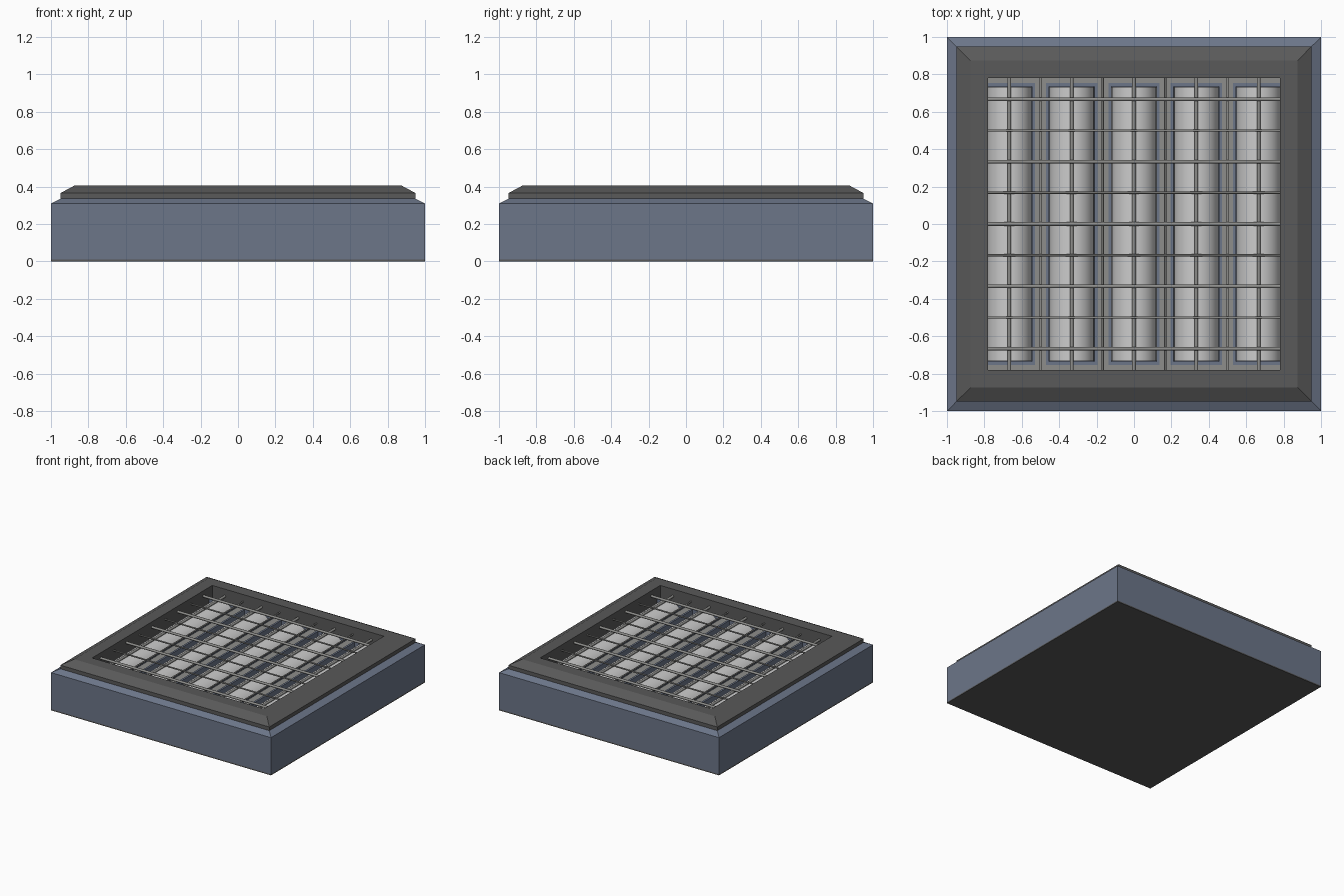
import bpy, bmesh, math
from mathutils import Matrix

if "Cube" in bpy.data.objects:
    bpy.data.objects.remove(bpy.data.objects["Cube"])


def mat(name, c):
    m = bpy.data.materials.new(name)
    m.diffuse_color = (*c, 1)
    m.use_nodes = True
    m.node_tree.nodes["Principled BSDF"].inputs["Base Color"].default_value = m.diffuse_color
    return m


BLUE = mat("blue_grey", (0.15, 0.18, 0.25))
DARK = mat("dark_grey", (0.10, 0.10, 0.10))
STEEL = mat("steel", (0.27, 0.27, 0.26))
LIGHT = mat("light_grey", (0.55, 0.55, 0.55))


def finish(bm, name, material):
    bmesh.ops.recalc_face_normals(bm, faces=bm.faces)
    me = bpy.data.meshes.new(name)
    bm.to_mesh(me)
    bm.free()
    ob = bpy.data.objects.new(name, me)
    bpy.context.collection.objects.link(ob)
    me.materials.append(material)
    return ob


def square_ring(name, profile, material):
    """Sweep a closed (half width, z) section around a square."""
    bm = bmesh.new()
    loops = [[bm.verts.new((sx * r, sy * r, z)) for sx, sy in ((-1, -1), (1, -1), (1, 1), (-1, 1))]
             for r, z in profile]
    for i, a in enumerate(loops):
        b = loops[(i + 1) % len(loops)]
        for k in range(4):
            j = (k + 1) % 4
            bm.faces.new((a[k], a[j], b[j], b[k]))
    return finish(bm, name, material)


def boxes(name, items, material):
    """Each item is (x0, x1, y0, y1, z0, z1)."""
    bm = bmesh.new()
    for x0, x1, y0, y1, z0, z1 in items:
        m = (Matrix.Translation(((x0 + x1) / 2, (y0 + y1) / 2, (z0 + z1) / 2))
             @ Matrix.Diagonal((x1 - x0, y1 - y0, z1 - z0, 1)))
        bmesh.ops.create_cube(bm, size=1, matrix=m)
    return finish(bm, name, material)


def rods(name, items, material, sides):
    """Each item is (axis, offset, z, radius, length)."""
    bm = bmesh.new()
    for axis, off, z, r, length in items:
        if axis == "x":
            m = Matrix.Translation((0, off, z)) @ Matrix.Rotation(math.pi / 2, 4, "Y")
        else:
            m = Matrix.Translation((off, 0, z)) @ Matrix.Rotation(math.pi / 2, 4, "X")
        bmesh.ops.create_cone(bm, cap_ends=True, segments=sides, radius1=r, radius2=r,
                              depth=length, matrix=m)
    ob = finish(bm, name, material)
    bpy.ops.object.select_all(action="DESELECT")
    ob.select_set(True)
    bpy.context.view_layer.objects.active = ob
    bpy.ops.object.shade_smooth_by_angle(angle=math.radians(50))
    return ob


# Outer housing, underside plate and raised bevelled frame
square_ring("housing", [(1, 0.01), (1, 0.31), (0.95, 0.335), (0.85, 0.335), (0.85, 0.01)], BLUE)
boxes("bottom_plate", [(-1, 1, -1, 1, 0, 0.01)], DARK)
square_ring("top_frame", [(0.95, 0.33), (0.95, 0.365), (0.875, 0.405), (0.78, 0.405),
                          (0.78, 0.20), (0.85, 0.20), (0.85, 0.33)], DARK)

# Five lamp cells, clipped by the frame at the outer sides
P = 1 / 3
cells = [i * P for i in range(-2, 3)]
troughs = []
for c in cells:
    x0, x1 = max(c - 0.137, -0.79), min(c + 0.137, 0.79)
    troughs.append((x0, x1, -0.755, 0.755, 0.19, 0.205))
    troughs += [(x0, x1, s * 0.745 - 0.01, s * 0.745 + 0.01, 0.205, 0.31) for s in (-1, 1)]
    troughs += [(c + s * 0.129 - 0.008, c + s * 0.129 + 0.008, -0.735, 0.735, 0.205, 0.31)
                for s in (-1, 1) if abs(c + s * 0.129) < 0.78]
boxes("lamp_troughs", troughs, BLUE)

# Divider plate between the cells
plate = [(-0.79, 0.79, s * 0.7725 - 0.0175, s * 0.7725 + 0.0175, 0.20, 0.305) for s in (-1, 1)]
plate += [((i + 0.5) * P - 0.03, (i + 0.5) * P + 0.03, -0.755, 0.755, 0.20, 0.305)
          for i in range(-2, 2)]
boxes("divider_plate", plate, STEEL)

# Tubes
rods("lamp_tubes", [("y", c, 0.215, 0.119, 1.465) for c in cells], LIGHT, 32)

# Guard grille: thick bars on cell centres, thin bars in between
thick, thin = [], []
for i in range(-4, 5):
    o = i * P / 2
    group, r = (thick, 0.01) if i % 2 == 0 else (thin, 0.006)
    group.append(("y", o, 0.345, r, 1.58))
    group.append(("x", o, 0.36, r, 1.58))
rods("grille_thick_bars", thick, STEEL, 12)
rods("grille_thin_bars", thin, STEEL, 8)
